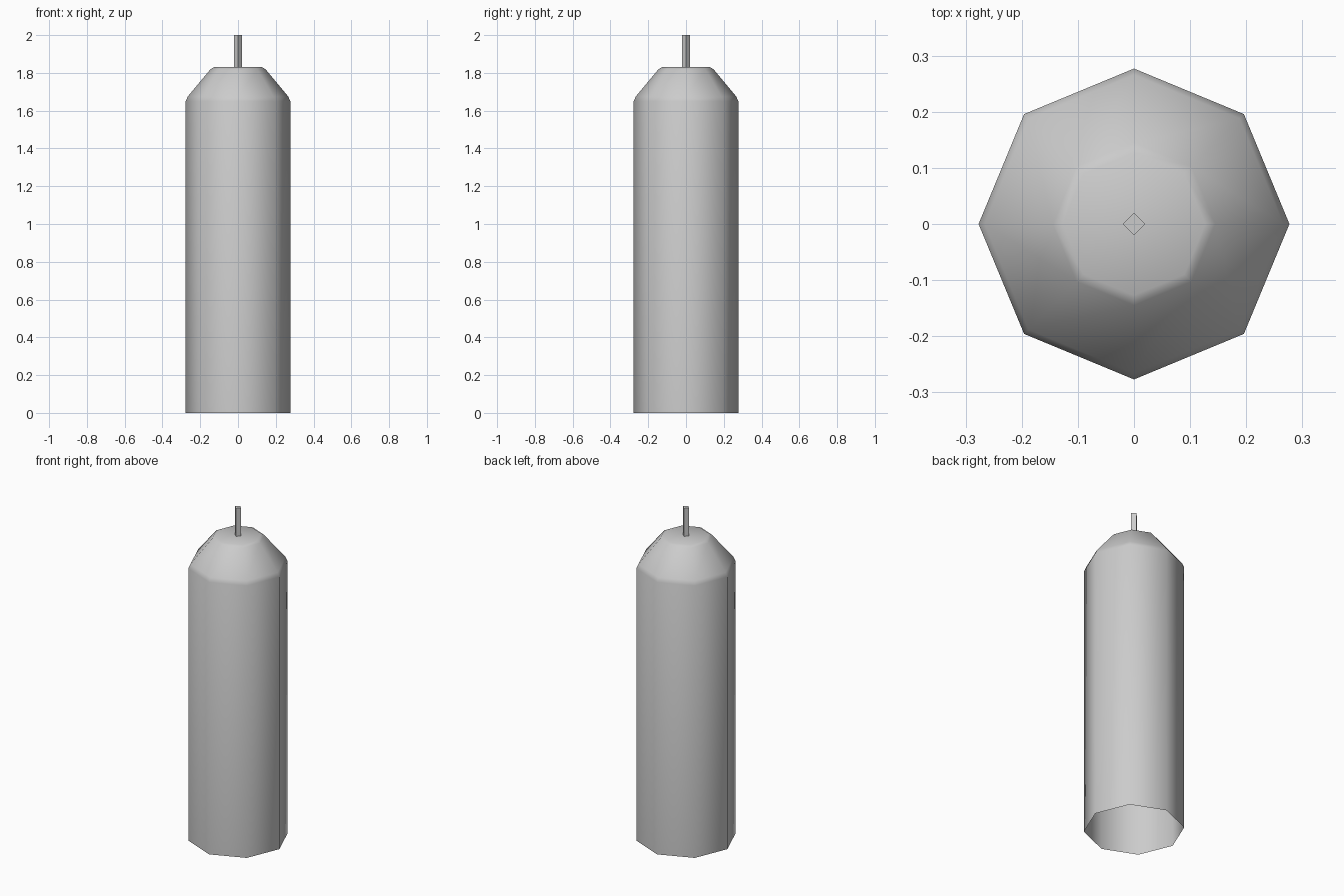
import bpy, bmesh
from math import cos, sin, tau, radians

if "Cube" in bpy.data.objects:
    bpy.data.objects.remove(bpy.data.objects["Cube"])


def lathe(name, profile, sides, cap_top=True, angle=60):
    """Revolve (radius, z) points into a faceted shell, open underneath."""
    bm = bmesh.new()
    rings = [[bm.verts.new((r * cos(tau * i / sides), r * sin(tau * i / sides), z))
              for i in range(sides)] for r, z in profile]
    for a, b in zip(rings, rings[1:]):
        for i in range(sides):
            j = (i + 1) % sides
            bm.faces.new((a[i], a[j], b[j], b[i]))
    if cap_top:
        bm.faces.new(rings[-1])
    mesh = bpy.data.meshes.new(name)
    bm.to_mesh(mesh)
    bm.free()
    ob = bpy.data.objects.new(name, mesh)
    bpy.context.collection.objects.link(ob)
    bpy.ops.object.select_all(action='DESELECT')
    ob.select_set(True)
    bpy.context.view_layer.objects.active = ob
    bpy.ops.object.shade_smooth_by_angle(angle=radians(angle))
    return ob


# Octagonal wax body with softened shoulder, open at the bottom
lathe("candle_body", [(0.277, 0), (0.277, 1.65), (0.266, 1.675),
                      (0.145, 1.82), (0.127, 1.83)], 8)

# Thin four-sided wick
lathe("wick", [(0.02, 1.83), (0.02, 2.0)], 4, angle=30)
